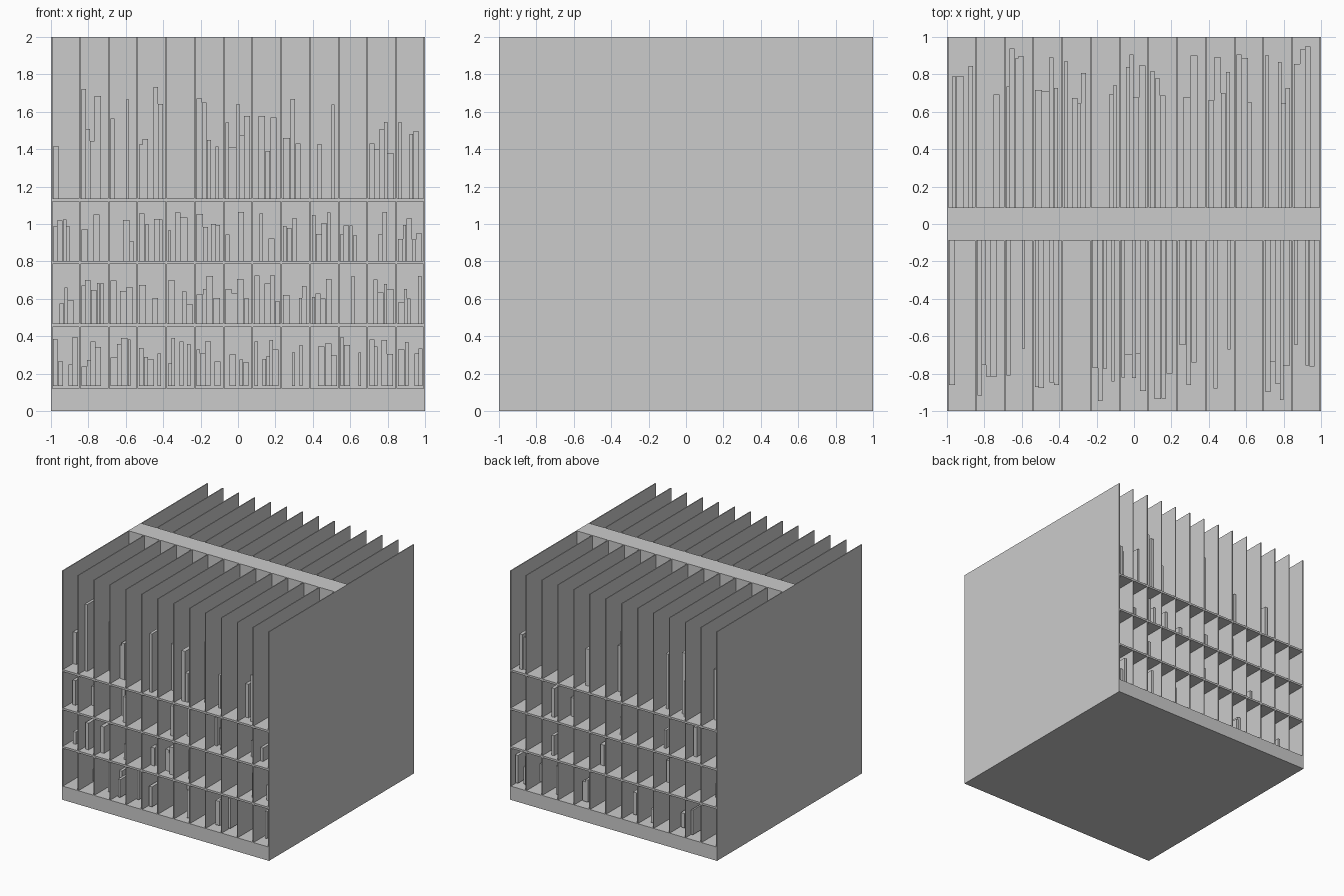
import bpy, bmesh, random

if "Cube" in bpy.data.objects:
    bpy.data.objects.remove(bpy.data.objects["Cube"])

random.seed(11)
BAYS = 13
PITCH = 2.0 / BAYS
PANEL = 0.008
SPINE = 0.087          # half depth of the central top rail
WALL = 0.08            # half depth of the central wall


def add_box(bm, x0, x1, y0, y1, z0, z1):
    v = bmesh.ops.create_cube(bm, size=1.0)["verts"]
    bmesh.ops.scale(bm, verts=v, vec=(x1 - x0, y1 - y0, z1 - z0))
    bmesh.ops.translate(bm, verts=v, vec=((x0 + x1) / 2, (y0 + y1) / 2, (z0 + z1) / 2))


def make_object(name, boxes):
    bm = bmesh.new()
    for b in boxes:
        add_box(bm, *b)
    me = bpy.data.meshes.new(name)
    bm.to_mesh(me)
    bm.free()
    ob = bpy.data.objects.new(name, me)
    bpy.context.collection.objects.link(ob)
    return ob


# plinth, central wall and top rail shared by both sides
make_object("plinth", [(-1, 1, -1, 1, 0, 0.12)])
make_object("central_wall", [(-1, 1, -WALL, WALL, 0.12, 1.87)])
make_object("top_rail", [(-1, 1, -SPINE, SPINE, 1.87, 2.0)])

# end panels and dividers
for i in range(BAYS + 1):
    x = max(-1 + PANEL / 2, min(1 - PANEL / 2, -1 + i * PITCH))
    name = "end_panel" if i in (0, BAYS) else "divider"
    make_object(name, [(x - PANEL / 2, x + PANEL / 2, -1, 1, 0, 2)])

# three through shelves
for z in (0.45, 0.785, 1.12):
    make_object("shelf", [(-1, 1, -1, 1, z, z + 0.017)])

# books: row floor and clear height
ROWS = [(0.133, 0.317), (0.467, 0.318), (0.802, 0.318), (1.137, 0.733)]


def book_row(side, floor, clear):
    boxes = []
    for bay in range(BAYS):
        x = -1 + bay * PITCH + 0.01
        end = -1 + (bay + 1) * PITCH - 0.01
        while True:
            w = random.uniform(0.015, 0.038)
            if x + w > end:
                break
            if random.random() < 0.72:
                top = floor + clear * random.uniform(0.32, 0.83)
                depth = random.uniform(0.64, 0.95)
                y = sorted((side * WALL, side * depth))
                boxes.append((x, x + w, y[0], y[1], floor, top))
            x += w + 0.001
    return boxes


for side, label in ((-1, "front"), (1, "back")):
    for n, (floor, clear) in enumerate(ROWS):
        make_object(f"{label}_books_row_{n + 1}", book_row(side, floor, clear))
